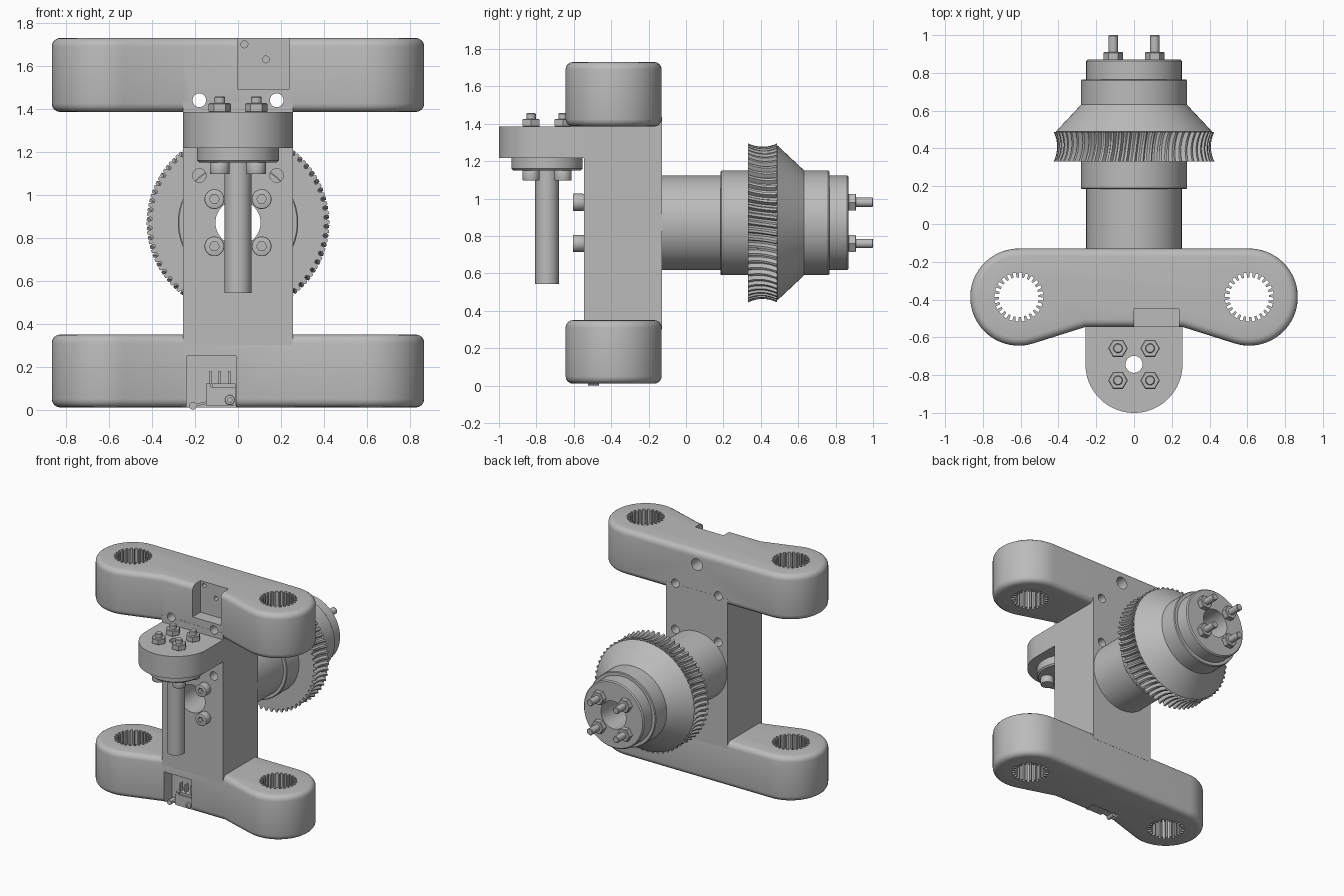
import bpy, bmesh
from math import pi, cos, sin, radians, atan2, acos, hypot
from mathutils import Matrix, Vector

cube = bpy.data.objects.get("Cube")
if cube:
    bpy.data.objects.remove(cube, do_unlink=True)

grey = bpy.data.materials.new("Plain grey")
grey.use_nodes = True
grey.diffuse_color = (0.5, 0.5, 0.5, 1)
grey.node_tree.nodes["Principled BSDF"].inputs["Base Color"].default_value = (0.5, 0.5, 0.5, 1)

TURN = {"Z": 0, "-Z": pi, "Y": -pi / 2, "-Y": pi / 2}
parts = []


# ---- helpers: every shape is built along local z, then turned to its axis ----
def finish(name, bm, at, axis):
    bm.transform(Matrix.Translation(at) @ Matrix.Rotation(TURN[axis], 4, "X"))
    bmesh.ops.recalc_face_normals(bm, faces=bm.faces)
    mesh = bpy.data.meshes.new(name)
    bm.to_mesh(mesh)
    bm.free()
    mesh.materials.append(grey)
    obj = bpy.data.objects.new(name, mesh)
    bpy.context.collection.objects.link(obj)
    parts.append(obj)
    return obj


def arc(r, start, end, n, cx=0, cy=0):
    return [(cx + r * cos(start + (end - start) * i / n),
             cy + r * sin(start + (end - start) * i / n)) for i in range(n + 1)]


def circle(r, n=40):
    return arc(r, 0, 2 * pi, n)[:-1]


def prism(name, outline, height, at=(0, 0, 0), axis="Z", bevel=0, segments=4):
    bm = bmesh.new()
    face = bm.faces.new([bm.verts.new((x, y, 0)) for x, y in outline])
    top = bmesh.ops.extrude_face_region(bm, geom=[face])["geom"]
    bmesh.ops.translate(bm, vec=(0, 0, height),
                        verts=[g for g in top if isinstance(g, bmesh.types.BMVert)])
    bmesh.ops.recalc_face_normals(bm, faces=bm.faces)
    if bevel:
        rims = [e for e in bm.edges if abs(e.verts[0].co.z - e.verts[1].co.z) < 1e-6]
        bmesh.ops.bevel(bm, geom=rims, offset=bevel, segments=segments,
                        profile=0.5, affect="EDGES", clamp_overlap=False)
    return finish(name, bm, at, axis)


def box(name, low, high):
    (x0, y0, z0), (x1, y1, z1) = low, high
    return prism(name, [(x0, y0), (x1, y0), (x1, y1), (x0, y1)], z1 - z0, (0, 0, z0))


def ring_solid(name, rings, at, axis):
    """Closed ring-shaped solid from a loop of equal-sized rings."""
    bm = bmesh.new()
    loops = [[bm.verts.new(p) for p in ring] for ring in rings]
    for k, a in enumerate(loops):
        b = loops[(k + 1) % len(loops)]
        for i in range(len(a)):
            j = (i + 1) % len(a)
            bm.faces.new((a[i], a[j], b[j], b[i]))
    return finish(name, bm, at, axis)


def lathe(name, profile, at, axis, n=72):
    return ring_solid(name, [[(x, y, z) for x, y in circle(r, n)] for r, z in profile], at, axis)


def cut(targets, cutters):
    for obj in targets:
        for c in cutters:
            m = obj.modifiers.new("cut", "BOOLEAN")
            m.operation, m.solver, m.object = "DIFFERENCE", "EXACT", c
        bpy.context.view_layer.update()
        graph = bpy.context.evaluated_depsgraph_get()
        mesh = bpy.data.meshes.new_from_object(obj.evaluated_get(graph))
        obj.modifiers.clear()
        obj.data = mesh
    for c in cutters:
        parts.remove(c)
        bpy.data.objects.remove(c, do_unlink=True)


def cap_screw(name, at, axis, r=0.046, h=0.055):
    screw = prism(name, circle(r, 32), h, at, axis, 0.005, 2)
    d = Matrix.Rotation(TURN[axis], 4, "X") @ Vector((0, 0, h * 0.4))
    cut([screw], [prism("socket", circle(r * 0.5, 6), h, Vector(at) + d, axis)])


def nut_and_bolt(name, at, axis, length):
    prism(name + "_nut", circle(0.052, 6), 0.042, at, axis, 0.004, 1)
    prism(name + "_bolt", circle(0.025, 24), length, at, axis, 0.004, 1)


# ---- frame: two rounded arms joined by a column ----
R, CX, CY, HALF, FRONT, BACK = 0.257, 0.61, -0.387, 0.257, -0.545, -0.13
dx, dy = HALF - CX, FRONT - CY
tangent = atan2(dy, dx) + acos(R / hypot(dx, dy))
right_side = arc(R, pi / 2, tangent, 36, CX, CY) if tangent < 0 else \
    arc(R, pi / 2, tangent - 2 * pi, 36, CX, CY)
right_side.append((HALF, FRONT))
arm_outline = right_side + [(-x, y) for x, y in reversed(right_side)]
upper = prism("upper_arm", arm_outline, 0.345, (0, 0, 1.385), bevel=0.04)
lower = prism("lower_arm", arm_outline, 0.34, (0, 0, 0.01), bevel=0.04)
column = box("column", (-HALF, FRONT - 0.001, 0.3), (HALF, BACK + 0.001, 1.435))

# Splined holes in the arm ends
spline = []
for i in range(24):
    a, step = 2 * pi * i / 24, 2 * pi / 24
    for r, f in ((0.105, 0), (0.105, 0.4), (0.13, 0.45), (0.13, 0.95)):
        spline.append((r * cos(a + f * step), r * sin(a + f * step)))
for arm, z in ((upper, 1.3), (lower, -0.1)):
    cut([arm], [prism("spline_cutter", spline, 0.6, (s * CX, CY, z)) for s in (1, -1)])

# Sensor pockets, screw holes, shaft bore
cut([upper], [box("pocket", (0, -0.8, 1.49), (0.237, -0.45, 1.9)),
              prism("port", circle(0.045), 0.2, (0, BACK + 0.02, 1.63), "-Y")])
cut([upper], [prism("pin_hole", circle(0.016, 20), 0.1, (x, -0.47, z), "Y")
              for x, z in ((0.03, 1.70), (0.13, 1.63))])
cut([lower], [box("pocket", (-0.24, -0.8, -0.1), (-0.01, -0.45, 0.25))])
cut([upper, column], [prism("hole", circle(0.032, 24), 0.8, (s * 0.18, -0.7, 1.44), "Y")
                      for s in (1, -1)])
cut([column], [prism("hole", circle(0.032, 24), 0.8, (s * 0.18, -0.7, 1.09), "Y")
               for s in (1, -1)] + [prism("bore", circle(0.105, 72), 0.8, (0, -0.7, 0.87), "Y")])

# ---- front bracket with flanged hollow rod ----
BY = -0.743
bracket = prism("bracket", [(HALF, -0.5), (-HALF, -0.5)] + arc(HALF, pi, 2 * pi, 40, 0, BY),
                0.167, (0, 0, 1.218))
cut([bracket], [prism("hole", circle(0.045), 0.4, (0, BY, 1.1))])
lathe("rod_flange", [(0.045, 1.15), (0.18, 1.15), (0.19, 1.16), (0.19, 1.22), (0.045, 1.22)],
      (0, BY, 0), "Z")
lathe("hollow_rod", [(0.045, 0.543), (0.063, 0.543), (0.063, 1.16), (0.045, 1.16)],
      (0, BY, 0), "Z", 40)
for sx in (-1, 1):
    for sy in (-1, 1):
        x, y = sx * 0.085, BY + sy * 0.085
        nut_and_bolt("bracket", (x, y, 1.384), "Z", 0.073)
        cap_screw("flange_screw", (x, y, 1.151), "-Z")

# ---- stepped hollow hub with cone ----
hub = [(0.105, -0.135), (0.253, -0.135), (0.253, 0.185), (0.275, 0.185), (0.28, 0.19),
       (0.28, 0.47), (0.405, 0.484), (0.413, 0.49), (0.28, 0.632), (0.28, 0.76),
       (0.275, 0.766), (0.253, 0.766), (0.253, 0.862), (0.245, 0.87), (0.105, 0.87)]
lathe("hub", hub, (0, 0, 0.87), "Y", 96)

# ---- throated worm wheel ----
TEETH, SLICES = 60, 8
y0, y1 = 0.332, 0.487


def tooth_ring(t):
    tip = 0.425 - 0.018 * (1 - t * t)
    ring = []
    for i in range(TEETH):
        for f, depth in ((0, 0), (0.3, 0), (0.52, 0.024), (0.78, 0.024)):
            a = 2 * pi * (i + f) / TEETH + 0.025 * t
            ring.append(((tip - depth) * cos(a), (tip - depth) * sin(a),
                         (y0 + y1) / 2 + t * (y1 - y0) / 2))
    return ring


def plain_ring(y):
    return [(px, py, y) for px, py in circle(0.2, TEETH * 4)]


wheel = [plain_ring(y0)] + [tooth_ring(2 * k / SLICES - 1) for k in range(SLICES + 1)]
ring_solid("worm_wheel", wheel + [plain_ring(y1)], (0, 0, 0.87), "Y")

# Screws clamping the hub through the column
for sx in (-1, 1):
    for sz in (-1, 1):
        x, z = sx * 0.11, 0.87 + sz * 0.11
        cap_screw("column_screw", (x, FRONT, z), "-Y", 0.046, 0.06)
        nut_and_bolt("hub", (x, 0.868, z), "Y", 0.132)

# ---- limit switch in the lower pocket ----
box("switch_body", (-0.15, -0.535, 0.02), (-0.012, -0.448, 0.105))
box("switch_step", (-0.148, -0.535, 0.1), (-0.125, -0.448, 0.122))
box("switch_top", (-0.12, -0.525, 0.1), (-0.012, -0.448, 0.122))
for x in (-0.13, -0.085, -0.04):
    box("switch_pin", (x - 0.006, -0.51, 0.12), (x + 0.006, -0.48, 0.18))
prism("switch_lever", [(-0.14, -0.04), (-0.14, -0.028), (-0.21, -0.012), (-0.21, -0.024)],
      0.05, (0, -0.52, 0), "Y")
prism("switch_roller", circle(0.018, 24), 0.06, (-0.21, -0.525, 0.018), "Y")
cap_screw("switch_screw", (-0.038, -0.534, 0.045), "-Y", 0.023, 0.012)

# Smooth shading with sharp edges kept
bpy.ops.object.select_all(action="DESELECT")
for obj in parts:
    obj.select_set(True)
bpy.context.view_layer.objects.active = parts[0]
bpy.ops.object.shade_smooth_by_angle(angle=radians(30))
